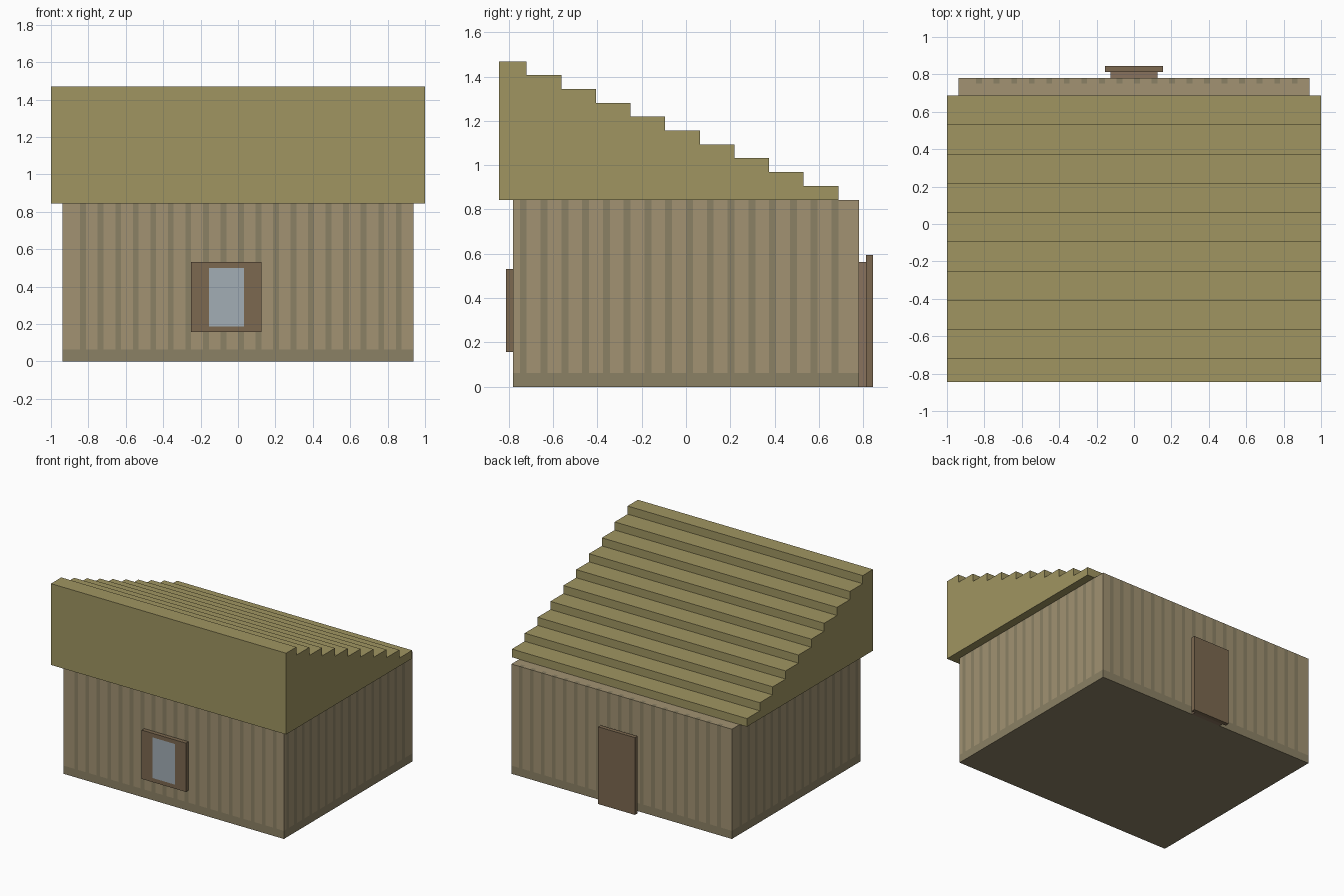
import bpy, bmesh
from mathutils import Vector

if "Cube" in bpy.data.objects:
    bpy.data.objects.remove(bpy.data.objects["Cube"])

U = 1 / 32  # size of one block unit; all part sizes below are in units


def material(name, r, g, b):
    m = bpy.data.materials.new(name)
    m.diffuse_color = (r, g, b, 1)
    m.use_nodes = True
    m.node_tree.nodes["Principled BSDF"].inputs["Base Color"].default_value = m.diffuse_color
    return m


PLANK = material("plank", 0.36, 0.29, 0.17)
GROOVE = material("groove", 0.26, 0.22, 0.13)
THATCH = material("thatch", 0.35, 0.30, 0.12)
FRAME = material("frame_wood", 0.20, 0.14, 0.08)
DOOR = material("door_wood", 0.25, 0.17, 0.11)
GLASS = material("glass", 0.36, 0.42, 0.46)


def finish(name, bm, mats):
    bmesh.ops.recalc_face_normals(bm, faces=bm.faces[:])
    bmesh.ops.scale(bm, vec=(U, U, U), verts=bm.verts[:])
    mesh = bpy.data.meshes.new(name)
    bm.to_mesh(mesh)
    bm.free()
    for m in mats:
        mesh.materials.append(m)
    ob = bpy.data.objects.new(name, mesh)
    bpy.context.collection.objects.link(ob)
    return ob


def box(name, lo, hi, mats, cuts=((), (), ()), paint=None):
    """Box from corner lo to corner hi, sliced at cuts per axis and painted by face centre."""
    lo, hi = Vector(lo), Vector(hi)
    bm = bmesh.new()
    bmesh.ops.create_cube(bm, size=1)
    bmesh.ops.scale(bm, vec=hi - lo, verts=bm.verts[:])
    bmesh.ops.translate(bm, vec=(lo + hi) / 2, verts=bm.verts[:])
    for axis, values in enumerate(cuts):
        normal = Vector([float(k == axis) for k in range(3)])
        for v in sorted(values):
            bmesh.ops.bisect_plane(bm, geom=bm.verts[:] + bm.edges[:] + bm.faces[:],
                                   plane_co=normal * v, plane_no=normal)
    if paint:
        for f in bm.faces:
            f.material_index = paint(f.calc_center_median())
    return finish(name, bm, mats)


# Walls: flush dark stripes every third unit, dark base band
stripes_x = range(-27, 28, 3)
stripes_y = range(-24, 22, 3)


def wall_paint(c):
    in_x = any(s < c.x < s + 1 for s in stripes_x) and abs(c.y) > 24
    in_y = any(s < c.y < s + 1 for s in stripes_y) and abs(c.x) > 29
    return int(c.z < 2 or in_x or in_y)


cuts_x = {s + d for s in stripes_x for d in (0, 1)} | {-29, 29}
cuts_y = {s + d for s in stripes_y for d in (0, 1)} | {-24, 24}
box("walls", (-30, -25, 0), (30, 25, 27), (PLANK, GROOVE), (cuts_x, cuts_y, (2,)), wall_paint)

# Stepped lean-to roof: side profile extruded along x
profile = [(-27, 27), (-27, 47)]
for i in range(10):
    y, z = -23 + 5 * i, 47 - 2 * i
    profile += [(y, z), (y, z - 2)]
bm = bmesh.new()
side = bm.faces.new([bm.verts.new((-32, y, z)) for y, z in profile])
ext = bmesh.ops.extrude_face_region(bm, geom=[side], use_keep_orig=True)
bmesh.ops.translate(bm, vec=(64, 0, 0),
                    verts=[g for g in ext["geom"] if isinstance(g, bmesh.types.BMVert)])
finish("roof", bm, (THATCH,))

# Front window: frame with a flush pane
box("window", (-8, -26, 5), (4, -25, 17), (FRAME, GLASS), ((-5, 1), (), (6, 16)),
    lambda c: int(c.y < -25.9 and -5 < c.x < 1 and 6 < c.z < 16))

# Back door: inner panel and wider outer slab
box("door_panel", (-4, 25, 0), (4, 26, 18), (DOOR,))
box("door_slab", (-5, 26, 0), (5, 27, 19), (FRAME,))
